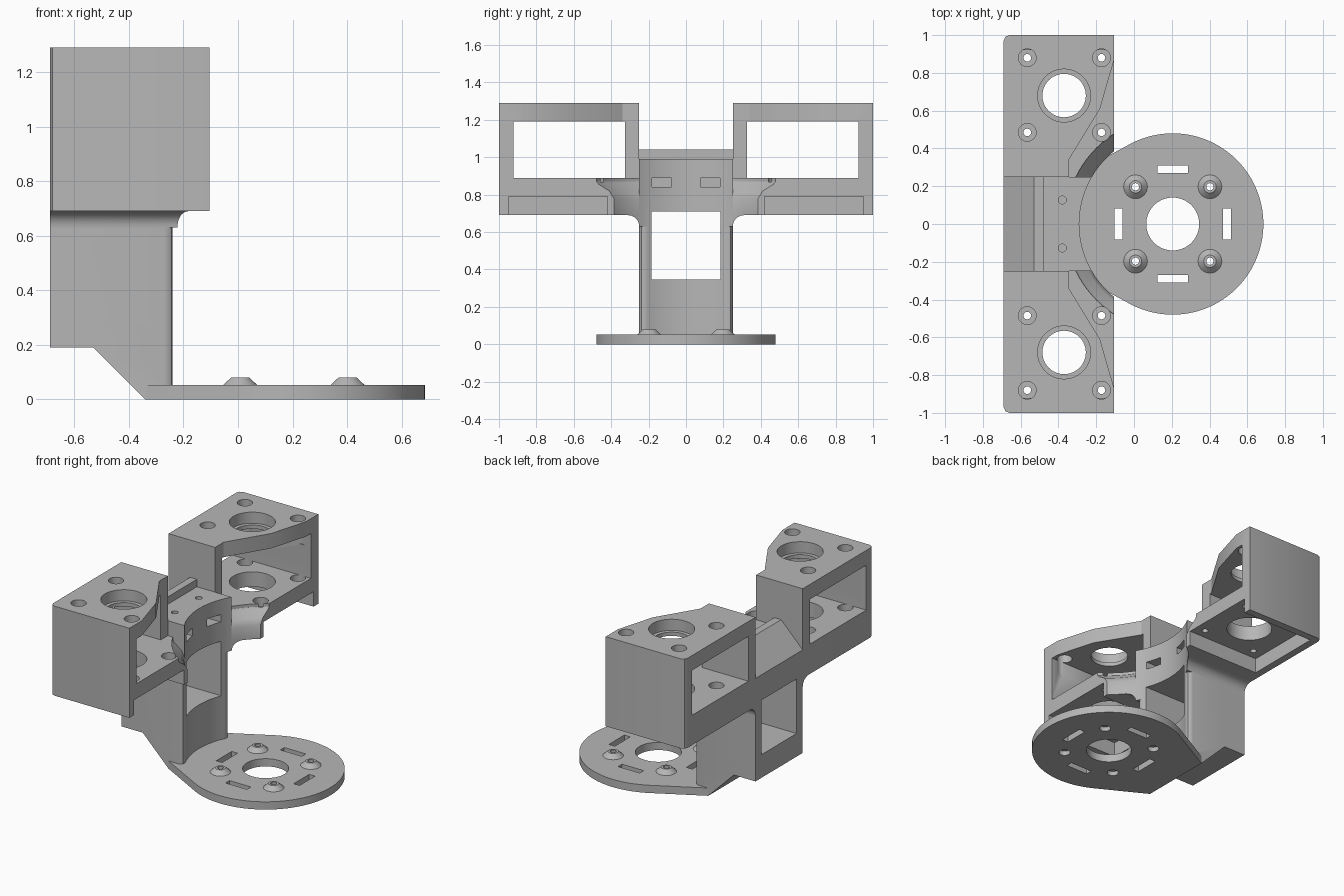
import bpy, bmesh, math

if "Cube" in bpy.data.objects:
    bpy.data.objects.remove(bpy.data.objects["Cube"], do_unlink=True)

grey = bpy.data.materials.new("plain_grey")
grey.use_nodes = True
GREY = (0.47, 0.47, 0.47, 1)
grey.diffuse_color = GREY
next(n for n in grey.node_tree.nodes if n.type == 'BSDF_PRINCIPLED').inputs["Base Color"].default_value = GREY

DISC_X = 0.205      # centre of the round base
INNER_R = 0.495     # clearance radius around the base axis


def finish(name, bm):
    bmesh.ops.recalc_face_normals(bm, faces=bm.faces)
    mesh = bpy.data.meshes.new(name)
    bm.to_mesh(mesh)
    bm.free()
    mesh.materials.append(grey)
    ob = bpy.data.objects.new(name, mesh)
    bpy.context.scene.collection.objects.link(ob)
    return ob


def prism(name, pts, axis, lo, hi):
    """Extrude a 2D outline along an axis."""
    place = {'x': lambda a, b, t: (t, a, b),
             'y': lambda a, b, t: (a, t, b),
             'z': lambda a, b, t: (a, b, t)}[axis]
    bm = bmesh.new()
    ends = [[bm.verts.new(place(a, b, t)) for a, b in pts] for t in (lo, hi)]
    for ring in ends:
        bm.faces.new(ring)
    n = len(pts)
    for i in range(n):
        j = (i + 1) % n
        bm.faces.new((ends[0][i], ends[0][j], ends[1][j], ends[1][i]))
    return finish(name, bm)


def box(name, x, y, z):
    return prism(name, [(x[0], y[0]), (x[1], y[0]), (x[1], y[1]), (x[0], y[1])], 'z', *z)


def turned(name, cx, cy, profile, n=32):
    """Stack circular rings given as (radius, height)."""
    bm = bmesh.new()
    rings = [[bm.verts.new((cx + r * math.cos(math.tau * i / n),
                            cy + r * math.sin(math.tau * i / n), z)) for i in range(n)]
             for r, z in profile]
    for a, b in zip(rings, rings[1:]):
        for i in range(n):
            j = (i + 1) % n
            bm.faces.new((a[i], a[j], b[j], b[i]))
    bm.faces.new(rings[0])
    bm.faces.new(rings[-1])
    return finish(name, bm)


def cut(ob, cutters):
    bpy.context.view_layer.objects.active = ob
    for c in cutters:
        mod = ob.modifiers.new("cut", 'BOOLEAN')
        mod.operation = 'DIFFERENCE'
        mod.solver = 'EXACT'
        mod.object = c
        bpy.ops.object.modifier_apply(modifier=mod.name)
        bpy.data.objects.remove(c, do_unlink=True)


def clearance(low):
    return turned("cutter", DISC_X, 0, [(INNER_R, low), (INNER_R, 1.5)], 96)


# Round base plate, tapering back to the foot of the post
touch = math.radians(118)
steps = 80
outline = [(DISC_X + 0.48 * math.cos(a), 0.48 * math.sin(a))
           for a in (-touch + 2 * touch * i / steps for i in range(steps + 1))]
base = prism("base_plate", outline + [(-0.34, 0.25), (-0.34, -0.25)], 'z', 0, 0.052)
cutters = [turned("cutter", DISC_X, 0, [(0.14, -0.1), (0.14, 0.2)], 64)]
for s in (-1, 1):
    cutters.append(box("cutter", (DISC_X - 0.08, DISC_X + 0.08),
                       (s * 0.29 - 0.021, s * 0.29 + 0.021), (-0.1, 0.2)))
    sx = DISC_X + s * 0.287
    cutters.append(box("cutter", (sx - 0.022, sx + 0.022), (-0.082, 0.082), (-0.1, 0.2)))
bosses = [(DISC_X + sx * 0.197, sy * 0.197) for sx in (-1, 1) for sy in (-1, 1)]
screw = [(0.035, -0.1), (0.035, 0.03), (0.019, 0.03), (0.019, 0.2)]
cutters += [turned("cutter", x, y, screw) for x, y in bosses]
cut(base, cutters)

# Conical screw bosses on the base
for x, y in bosses:
    boss = turned("screw_boss", x, y, [(0.065, 0.05), (0.033, 0.08)])
    cut(boss, [turned("cutter", x, y, [(0.019, 0), (0.019, 0.2)])])

# Central post with ridge, rear slope and concave front
post = prism("post", [(-0.69, 0.19), (-0.53, 0.19), (-0.34, 0), (-0.2, 0), (-0.2, 0.99),
                      (-0.48, 0.99), (-0.48, 1.04), (-0.53, 1.04), (-0.69, 0.88)],
             'y', -0.25, 0.25)
cutters = [clearance(0.05), box("cutter", (-1, 0), (-0.185, 0.185), (0.345, 0.71))]
rounding = [(-0.2, 0.19), (-0.247, 0.2), (-0.24, 0.22), (-0.243, 0.237),
            (-0.255, 0.247), (-0.275, 0.251), (-0.2, 0.27)]
for s in (-1, 1):
    cutters.append(prism("cutter", [(x, s * y) for x, y in rounding], 'z', 0.052, 0.63))
    cutters.append(box("cutter", (-0.42, 0), (s * 0.13 - 0.052, s * 0.13 + 0.052), (0.84, 0.89)))
    cutters.append(turned("cutter", -0.38, s * 0.127, [(0.021, 0.87), (0.021, 1.2)]))
cut(post, cutters)

# Mirrored motor housings
for s, side in ((1, "left"), (-1, "right")):
    def span(a, b):
        return sorted((s * a, s * b))

    back = [(-0.66, 1), (-0.681, 0.991), (-0.69, 0.97), (-0.69, 0.25)]
    screws = [(x, s * y) for x in (-0.565, -0.172) for y in (0.485, 0.88)]
    hub = (-0.37, s * 0.68)

    # Lower tray, hollow underneath and open at the front
    tray = prism(side + "_lower_tray",
                 [(x, s * y) for x, y in back + [(-0.105, 0.25), (-0.105, 1)]], 'z', 0.69, 0.89)
    flare = turned("cutter", DISC_X, 0, [(INNER_R, 0.5), (INNER_R, 0.78), (0.515, 0.82),
                                         (0.56, 0.855), (0.57, 0.87), (0.57, 1)], 96)
    cutters = [flare, box("cutter", (-0.64, 0), span(0.42, 0.95), (0.5, 0.79)),
               turned("cutter", *hub, [(0.14, 0.6), (0.14, 1)], 48)]
    cutters += [turned("cutter", x, y, [(0.02, 0.6), (0.02, 0.83), (0.047, 0.83), (0.047, 1)])
                for x, y in screws]
    cut(tray, cutters)

    # Upper cage: top plate with inner and outer walls, open front to back
    cage = prism(side + "_upper_cage",
                 [(x, s * y) for x, y in back + [(-0.345, 0.25), (-0.345, 0.34), (-0.18, 0.61),
                                                 (-0.105, 0.87), (-0.105, 1)]], 'z', 0.89, 1.29)
    cutters = [box("cutter", (-1, 0), span(0.325, 0.922), (0.8, 1.19)),
               turned("cutter", *hub, [(0.115, 1.1), (0.115, 1.215), (0.14, 1.215), (0.14, 1.4)], 48)]
    cutters += [turned("cutter", x, y, [(0.047, 1.1), (0.047, 1.4)]) for x, y in screws]
    cut(cage, cutters)

    # Rounded gusset between post and tray
    r = 0.06
    arc = [(0.25 + r - r * math.cos(a), 0.69 - r + r * math.sin(a))
           for a in (math.pi / 2 * i / 8 for i in range(9))]
    gusset = prism(side + "_gusset", [(s * y, z) for y, z in [(0.25, 0.69)] + arc],
                   'x', -0.69, -0.15)
    cut(gusset, [clearance(0.05)])

# Smooth shading on curved walls, sharp edges kept
bpy.ops.object.select_all(action='DESELECT')
for ob in bpy.context.scene.objects:
    if ob.type == 'MESH' and grey.name in ob.data.materials:
        ob.select_set(True)
        bpy.context.view_layer.objects.active = ob
bpy.ops.object.shade_smooth_by_angle(angle=math.radians(30))
